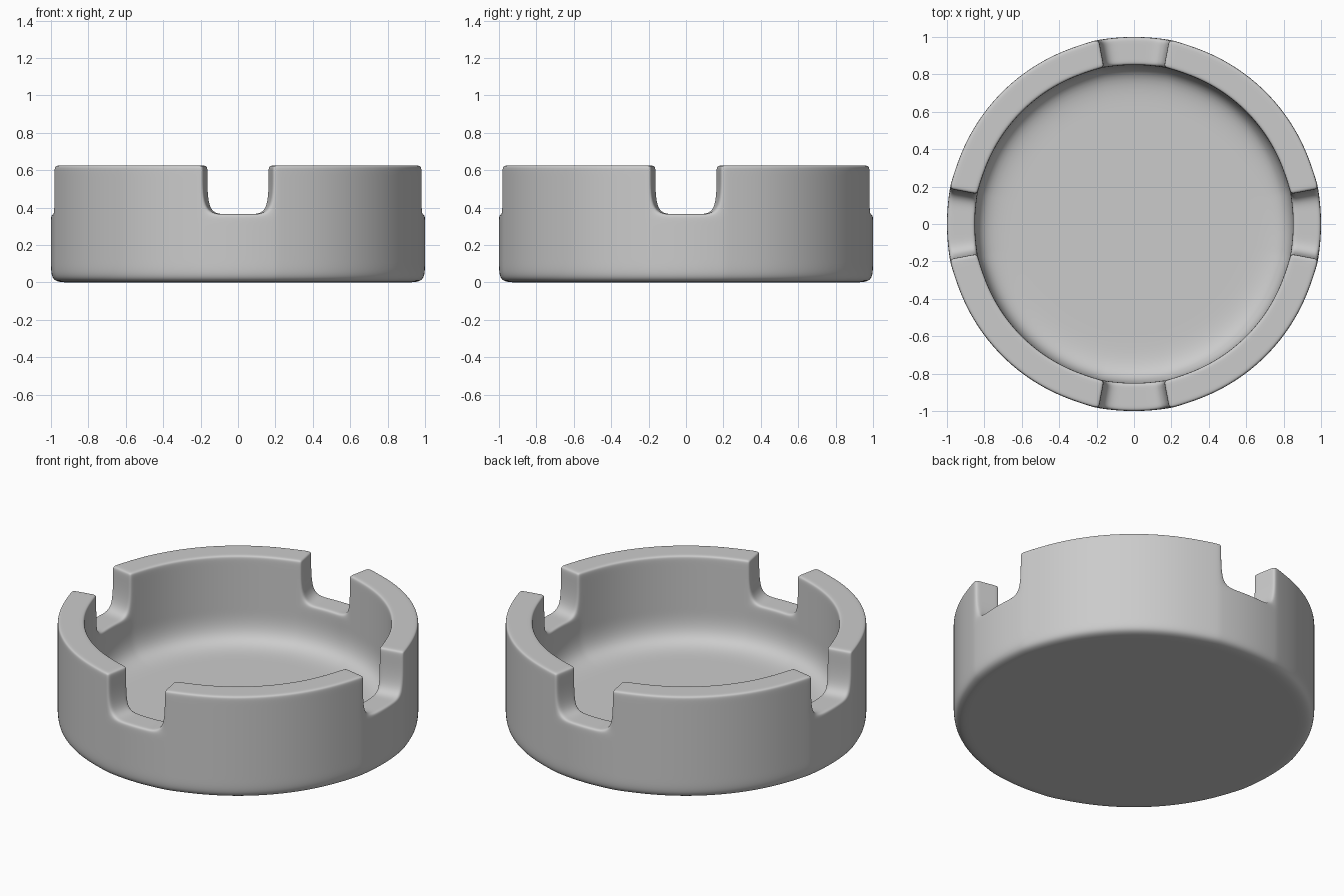
import bpy, bmesh, math

if "Cube" in bpy.data.objects:
    bpy.data.objects.remove(bpy.data.objects["Cube"])

# Control-cage lines in cylindrical space; subdivision rounds the cage
RADII = [0.3, 0.6, 0.85, 0.88, 0.97, 1.0]
LEVELS = [0.0, 0.1, 0.33, 0.365, 0.595, 0.625]
FLOOR, NOTCH_Z = 0.1, 0.365
BOTTOM_RADII = {0.85: 0.74, 0.88: 0.8, 0.97: 0.9}   # softer underside edge
NOTCH, SUPPORT, FLAT, STEPS = 10.8, 13.0, 4.0, 6

# Angles of one quadrant, starting at a notch, repeated four times
quadrant = [-NOTCH, -FLAT, FLAT, NOTCH]
span = 90 - 2 * SUPPORT
quadrant += [SUPPORT + span * i / STEPS for i in range(STEPS + 1)]
angles = [q * 90 + a for q in range(4) for a in quadrant]
N, PER = len(angles), len(quadrant)

bm = bmesh.new()
verts = {}


def vert(a, r, z):
    key = (a % N, r, z)
    if key not in verts:
        t = math.radians(angles[a % N])
        rad = RADII[r]
        if z == 0:
            rad = BOTTOM_RADII.get(rad, rad)
        rad *= 1.003
        verts[key] = bm.verts.new((rad * math.cos(t), rad * math.sin(t), LEVELS[z]))
    return verts[key]


def filled(a, r, z):
    """Is the cell between consecutive cage lines solid?"""
    if r >= len(RADII) - 1 or z < 0 or z >= len(LEVELS) - 1:
        return False
    if r < 0 or RADII[r + 1] <= 0.85:
        return LEVELS[z + 1] <= FLOOR
    in_notch = (a % N) % PER < 3
    return LEVELS[z + 1] <= (NOTCH_Z if in_notch else LEVELS[-1])


def quad(*keys):
    bm.faces.new([vert(*k) for k in keys])


# Skin every solid cell where it meets empty space
for a in range(N):
    b = a + 1
    for r in range(len(RADII) - 1):
        s = r + 1
        for z in range(len(LEVELS) - 1):
            t = z + 1
            if not filled(a, r, z):
                continue
            if not filled(a, r, t):
                quad((a, r, t), (a, s, t), (b, s, t), (b, r, t))
            if not filled(a, r, z - 1):
                quad((a, r, z), (b, r, z), (b, s, z), (a, s, z))
            if not filled(a, s, z):
                quad((a, s, z), (b, s, z), (b, s, t), (a, s, t))
            if not filled(a, r - 1, z):
                quad((a, r, z), (a, r, t), (b, r, t), (b, r, z))
            if not filled(a - 1, r, z):
                quad((a, r, z), (a, s, z), (a, s, t), (a, r, t))
            if not filled(b, r, z):
                quad((b, r, z), (b, r, t), (b, s, t), (b, s, z))

# Centre caps of the dish floor and the underside
for z in (0, 1):
    bm.faces.new([vert(a, 0, z) for a in range(N)])
bmesh.ops.recalc_face_normals(bm, faces=bm.faces[:])
for f in bm.faces:
    f.smooth = True

# Notched round tray
mesh = bpy.data.meshes.new("notched_tray")
bm.to_mesh(mesh)
bm.free()
tray = bpy.data.objects.new("notched_tray", mesh)
bpy.context.collection.objects.link(tray)
sub = tray.modifiers.new("rounding", 'SUBSURF')
sub.levels = sub.render_levels = 3
